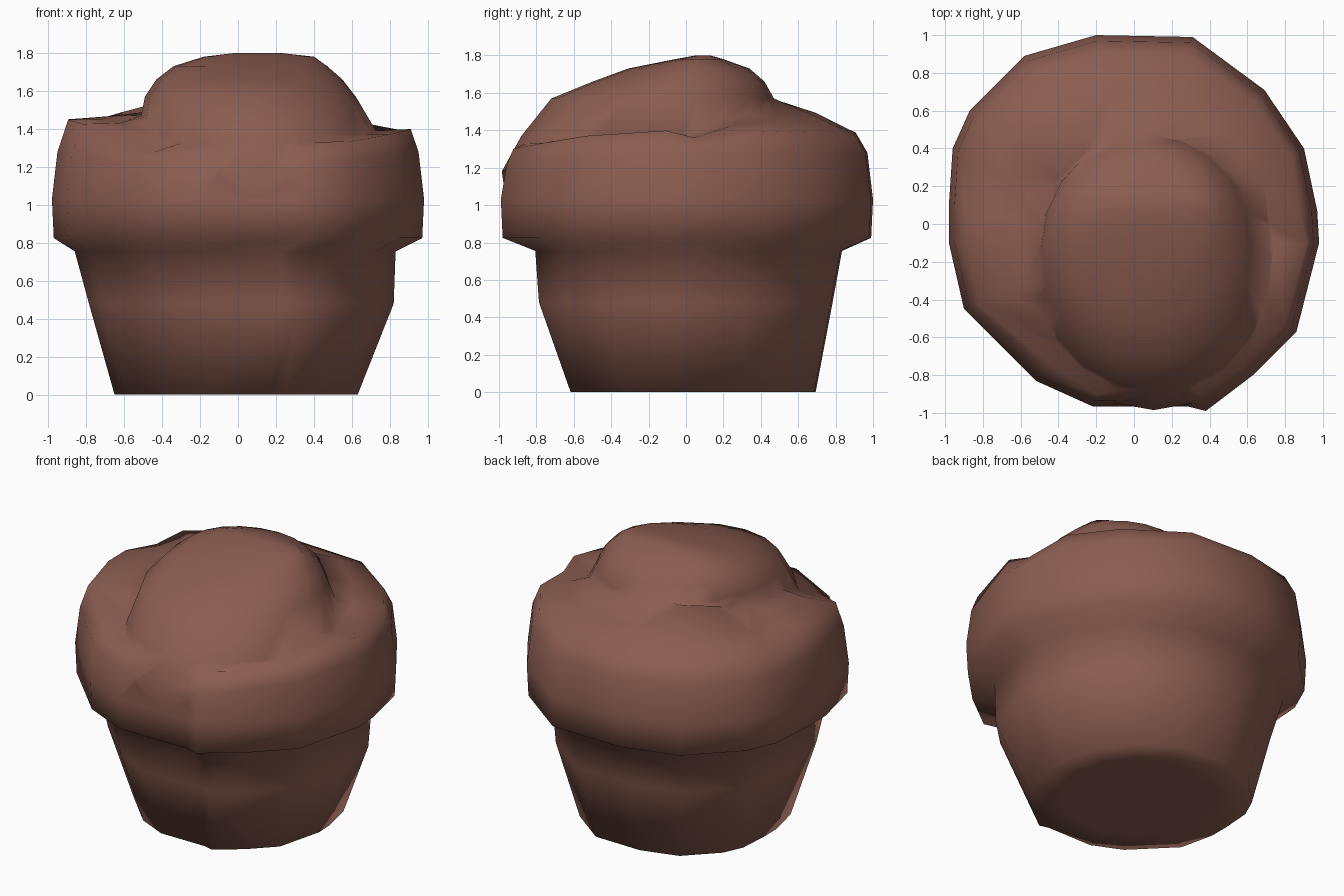
import bpy, bmesh, math

if "Cube" in bpy.data.objects:
    bpy.data.objects.remove(bpy.data.objects["Cube"])

brown = bpy.data.materials.new("baked brown")
brown.diffuse_color = (0.26, 0.11, 0.083, 1)
brown.use_nodes = True
brown.node_tree.nodes["Principled BSDF"].inputs["Base Color"].default_value = brown.diffuse_color


def loft(name, rings):
    """Skin a list of rings (each a list of xyz points) into one closed object."""
    bm = bmesh.new()
    rows = [[bm.verts.new(p) for p in ring] for ring in rings]
    n = len(rows[0])
    for a, b in zip(rows, rows[1:]):
        for i in range(n):
            j = (i + 1) % n
            bm.faces.new((a[i], a[j], b[j], b[i]))
    bm.faces.new(rows[0][::-1])
    bm.faces.new(rows[-1])
    me = bpy.data.meshes.new(name)
    bm.to_mesh(me)
    bm.free()
    me.materials.append(brown)
    ob = bpy.data.objects.new(name, me)
    bpy.context.collection.objects.link(ob)
    return ob


# Uneven outline of the muffin seen from above, counter-clockwise
outline = [(0.98, -0.1), (0.97, 0.07), (0.9, 0.4), (0.69, 0.71), (0.31, 0.99),
           (-0.2, 1.0), (-0.58, 0.89), (-0.87, 0.6), (-0.96, 0.4), (-0.98, 0.1),
           (-0.98, -0.1), (-0.9, -0.45), (-0.52, -0.83), (-0.22, -0.965),
           (0.28, -0.965), (0.38, -0.99), (0.63, -0.8), (0.86, -0.57)]
cx, cy = 0.1, -0.15                      # centre that the crust top closes toward
creases = {1: 0.04, 8: 0.04, 12: 0.07}   # outline corners where lumps meet


def cup(z, x0, x1, y0, y1):
    """Outline squeezed into the given x and y limits."""
    return [((x0 + x1) / 2 + x / 0.98 * (x1 - x0) / 2,
             (y0 + y1) / 2 + y / 0.995 * (y1 - y0) / 2, z) for x, y in outline]


def side(z, s):
    return [(x * s, y * s, z) for x, y in outline]


def top(t, height):
    """Upper crust ring; height depends on the direction (cos, sin)."""
    ring = []
    for i, (x, y) in enumerate(outline):
        a = math.atan2(y, x)
        dent = creases.get(i, 0)
        k = t - dent * 0.6
        ring.append((cx + (x - cx) * k, cy + (y - cy) * k,
                     height(math.cos(a), math.sin(a)) - dent))
    return ring


def front(s):
    return max(0, -s) ** 3


# Tapered cup and overhanging crust in one skin
muffin = loft("muffin", [
    cup(0.0, -0.45, 0.43, -0.42, 0.47),
    cup(0.0, -0.65, 0.63, -0.62, 0.69),
    cup(0.48, -0.785, 0.82, -0.79, 0.78),
    cup(0.755, -0.86, 0.83, -0.81, 0.83),
    side(0.825, 0.99), side(1.03, 1.0),
    [(x, y, z - 0.08 * front(y)) for x, y, z in side(1.28, 0.97)],
    top(0.92, lambda c, s: 1.37 + 0.055 * c * c - 0.025 * c + 0.01 * s - 0.07 * front(s)),
    top(0.73, lambda c, s: 1.43 + 0.06 * s - 0.03 * c),
    top(0.52, lambda c, s: 1.45 + 0.12 * max(0, s) - 0.03 * c),
    top(0.30, lambda c, s: 1.45)])


def oval(z, x0, x1, y0, y1, n=20):
    """Oval ring at height z that spans the given x and y limits."""
    return [((x0 + x1) / 2 + (x1 - x0) / 2 * math.cos(2 * math.pi * i / n),
             (y0 + y1) / 2 + (y1 - y0) / 2 * math.sin(2 * math.pi * i / n), z)
            for i in range(n)]


# Rounded dome that spills down over the front
dome = loft("dome", [
    oval(0.98, -0.50, 0.70, -0.955, 0.40),
    oval(1.18, -0.55, 0.76, -0.985, 0.48),
    oval(1.37, -0.53, 0.74, -0.88, 0.50),
    oval(1.57, -0.49, 0.62, -0.72, 0.47),
    oval(1.66, -0.43, 0.55, -0.50, 0.42),
    oval(1.73, -0.34, 0.47, -0.31, 0.34),
    oval(1.78, -0.18, 0.40, -0.06, 0.20),
    oval(1.80, -0.02, 0.22, 0.05, 0.13)])

# Fuse the dome into the crust so that they shade as one skin
union = muffin.modifiers.new("fuse dome", 'BOOLEAN')
union.operation = 'UNION'
union.solver = 'EXACT'
union.object = dome
bpy.context.view_layer.objects.active = muffin
bpy.ops.object.modifier_apply(modifier=union.name)
bpy.data.objects.remove(dome)

bm = bmesh.new()
bm.from_mesh(muffin.data)
bmesh.ops.remove_doubles(bm, verts=bm.verts, dist=0.015)
for f in bm.faces:
    f.smooth = True
bm.to_mesh(muffin.data)
bm.free()
